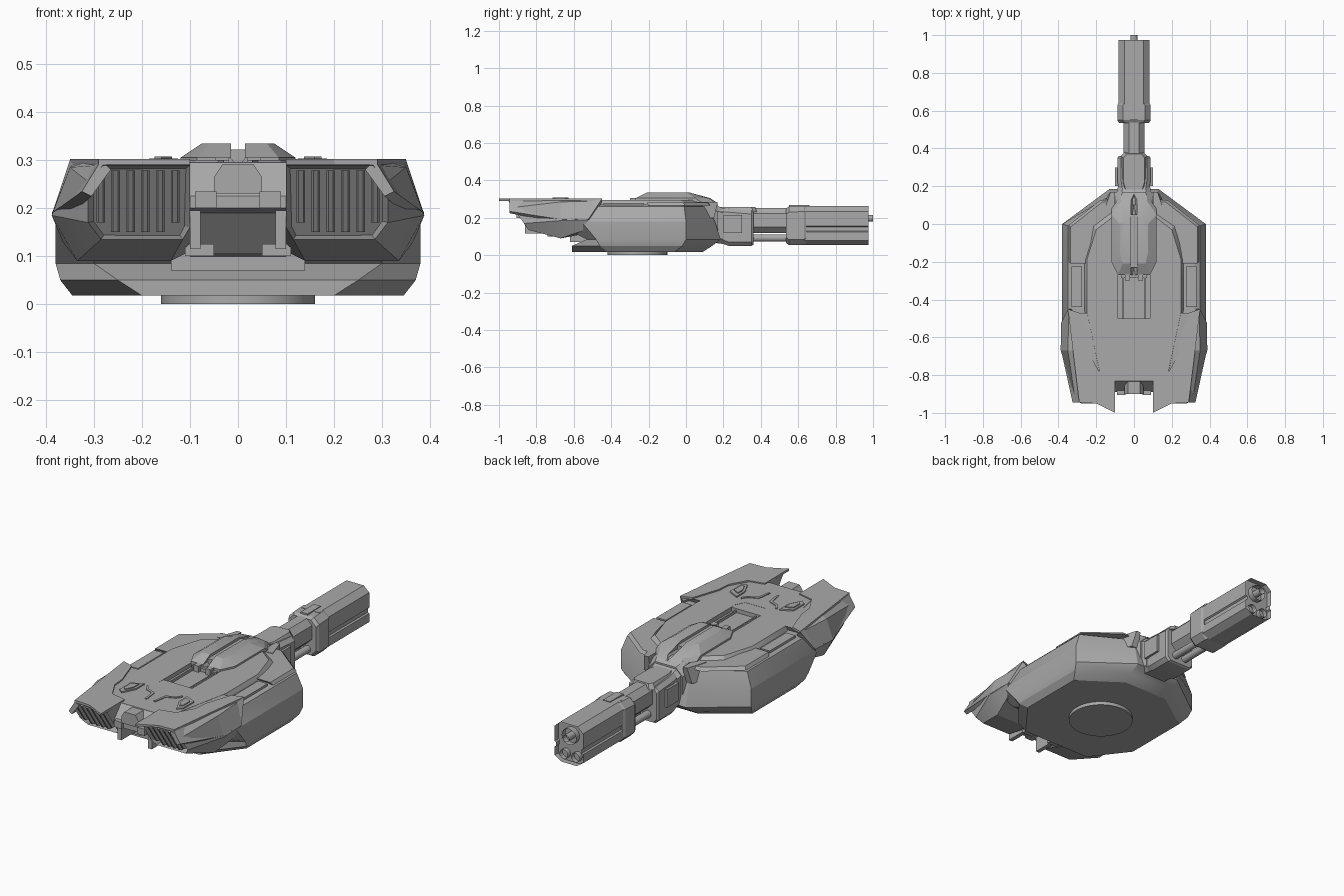
import bpy, bmesh, math
from mathutils import Vector

cube = bpy.data.objects.get("Cube")
if cube:
    bpy.data.objects.remove(cube, do_unlink=True)

metal = bpy.data.materials.new("grey_armour")
metal.use_nodes = True
GREY = (0.4, 0.4, 0.4, 1)
metal.diffuse_color = GREY
for node in metal.node_tree.nodes:
    if node.type == 'BSDF_PRINCIPLED':
        node.inputs["Base Color"].default_value = GREY
        node.inputs["Roughness"].default_value = 0.7

made = []


def finish(name, bm, mirror=False):
    """Turn a bmesh into an object, doubled across x when mirror is set."""
    if mirror:
        copy = bmesh.ops.duplicate(bm, geom=bm.verts[:] + bm.edges[:] + bm.faces[:])["geom"]
        for v in copy:
            if isinstance(v, bmesh.types.BMVert):
                v.co.x *= -1
    bmesh.ops.recalc_face_normals(bm, faces=bm.faces[:])
    mesh = bpy.data.meshes.new(name)
    bm.to_mesh(mesh)
    bm.free()
    obj = bpy.data.objects.new(name, mesh)
    bpy.context.scene.collection.objects.link(obj)
    mesh.materials.append(metal)
    made.append(obj)
    return obj


def loft_mesh(rings):
    bm = bmesh.new()
    loops = [[bm.verts.new(p) for p in ring] for ring in rings]
    n = len(loops[0])
    for a, b in zip(loops, loops[1:]):
        for i in range(n):
            j = (i + 1) % n
            bm.faces.new((a[i], a[j], b[j], b[i]))
    caps = bm.faces.new(loops[0]), bm.faces.new(loops[-1])
    return bm, caps


def loft(name, rings, mirror=False):
    return finish(name, loft_mesh(rings)[0], mirror)


def sym(half):
    return half + [(-x, v) for x, v in reversed(half)]


def stack(name, levels, mirror=False, whole=True):
    """Loft plan outlines given as (z, outline); whole outlines are half shapes."""
    return loft(name, [[(x, y, z) for x, y in (sym(o) if whole else o)]
                       for z, o in levels], mirror)


def along(name, sections):
    """Loft chamfered boxes along y: (y, half width, bottom, top, chamfer)."""
    return loft(name, [[(x, y, z) for x, z in sym(
        [(w - c, b), (w, b + c), (w, t - c), (w - c, t)])]
        for y, w, b, t, c in sections])


def box(name, x, y, z, mirror=False):
    outline = [(x[0], y[0]), (x[1], y[0]), (x[1], y[1]), (x[0], y[1])]
    return stack(name, [(z[0], outline), (z[1], outline)], mirror, False)


def tube(name, x, z, r, y0, y1, mirror=False, bore=0):
    ring = [(x + r * math.cos(a), z + r * math.sin(a))
            for a in (math.tau * i / 20 for i in range(20))]
    bm, caps = loft_mesh([[(px, y, pz) for px, pz in ring] for y in (y0, y1)])
    if bore:
        bmesh.ops.inset_region(bm, faces=[caps[1]], thickness=r - bore)
        bmesh.ops.translate(bm, verts=caps[1].verts[:], vec=(0, -0.03, 0))
    return finish(name, bm, mirror)


# Turret ring and faceted hull
bm = bmesh.new()
bmesh.ops.create_cone(bm, cap_ends=True, segments=48, radius1=0.16, radius2=0.16, depth=0.03)
bmesh.ops.translate(bm, verts=bm.verts[:], vec=(0, -0.26, 0.015))
finish("turret_ring", bm)
stack("hull", [
    (0.018, [(.13, .09), (.345, -.06), (.345, -.42), (.2, -.61)]),
    (0.05, [(.135, .14), (.37, -.02), (.37, -.46), (.25, -.61)]),
    (0.085, [(.13, .185), (.38, 0), (.38, -.48), (.3, -.53)]),
    (0.18, [(.12, .155), (.38, 0), (.38, -.56), (.3, -.72)]),
    (0.26, [(.11, .12), (.35, -.01), (.35, -.5), (.28, -.75)]),
    (0.272, [(.1, .1), (.32, -.03), (.32, -.5), (.24, -.76)])])

# Raised deck with a sunken centre slot
deck = stack("deck", [
    (0.265, [(.08, .11), (.23, .01), (.265, -.19), (.265, -.46), (.19, -.79), (.1, -.83)]),
    (0.296, [(.07, .07), (.2, -.03), (.25, -.19), (.25, -.46), (.18, -.79), (.09, -.83)])])
slot = stack("slot_cutter", [
    (z, [(.085, -.2), (.085, -.53), (.06, -.58)]) for z in (0.274, 0.35)])
made.remove(slot)
slot.hide_render = True
cut = deck.modifiers.new("slot", 'BOOLEAN')
cut.object = slot
cut.solver = 'EXACT'
bpy.context.view_layer.objects.active = deck
bpy.ops.object.modifier_apply(modifier="slot")
bpy.data.objects.remove(slot, do_unlink=True)
box("slot_rail", (.055, .062), (-.57, -.28), (.27, .286), True)

# Cheek plates and side panels
cheek = [(.13, .13), (.18, .125), (.345, -.005), (.345, -.2), (.24, -.2), (.13, .06)]
stack("cheek_plate", [(0.266, cheek), (0.282, [(x - .01, y - .01) for x, y in cheek])], True, False)
box("side_panel", (.275, .33), (-.44, -.225), (.266, .28), True)
stack("nose_fin", [(0.2, [(.1, .06), (.1, .15), (.14, .15), (.18, .06)]),
                   (0.285, [(.1, .06), (.1, .17), (.125, .17), (.16, .06)])], True, False)

# Sighting hump with a centre groove
base = [(.0, .16), (.07, .15), (.12, .08), (.12, -.2), (.085, -.27), (.0, -.27)]
crest = [(.015, .02), (.05, .02), (.075, 0), (.075, -.15), (.06, -.21), (.015, -.21)]
stack("hump", [(0.285, base), (0.305, [(max(.015, x), y - .03 if y > 0 else y) for x, y in base]),
               (0.335, crest)], True, False)
box("hump_groove", (-.016, .016), (-.23, .05), (.29, .322))
box("hump_vent", (.02, .048), (-.3, -.25), (.27, .306), True)
box("hump_vent_bar", (-.07, .07), (-.285, -.25), (.272, .292))


# Rear pods with slatted grilles
def face_y(z):
    return -0.95 + (0.29 - z) * 0.7


mouth = [(.1, .29), (.28, .29), (.312, .255), (.312, .17), (.285, .135), (.115, .135), (.1, .16)]
belly = [(.1, .295), (.32, .295), (.35, .285), (.388, .185), (.335, .09), (.14, .09), (.1, .11)]
root = [(.1, .295), (.32, .295), (.345, .29), (.387, .19), (.365, .13), (.14, .11), (.1, .12)]
bm, caps = loft_mesh([[(x, face_y(z), z) for x, z in mouth],
                      [(x, -.67, z) for x, z in belly],
                      [(x, -.56 + (z - .12) * .5, z) for x, z in root]])
bmesh.ops.recalc_face_normals(bm, faces=bm.faces[:])
bmesh.ops.inset_region(bm, faces=[caps[0]], thickness=0.012)
bmesh.ops.translate(bm, verts=caps[0].verts[:], vec=(0, 0.05, 0))
finish("rear_pod", bm, True)
for i in range(6):
    x = .122 + i * .031
    low = .15 if 0 < i < 5 else .17
    stack("grille_slat", [(z, [(x + dx, face_y(z) + dy) for dx, dy in
                               ((0, .012), (.004, 0), (.014, 0), (.018, .012), (.018, .06), (0, .06))])
                          for z in (low, .278)], True, False)
plate = [(.35, -.45), (.29, -.47), (.24, -.62), (.235, -.69), (.185, -.78), (.1, -.8),
         (.1, -1), (.2, -.95), (.29, -.945), (.32, -.7)]
stack("pod_top_plate", [(z, plate) for z in (0.291, 0.302)], True, False)
outer = [(.285, -.945), (.325, -.945), (.388, -.66), (.385, -.52), (.35, -.45), (.32, -.6)]
loft("pod_side_plate", [[(x, y, .3 if i in (0, 4, 5) else z) for i, ((x, y), z) in
                         enumerate(zip(outer, [.3, .235, .19, .195, .3, .3]))],
                        [(x - .02, y, .28 if i in (0, 4, 5) else z) for i, ((x, y), z) in
                         enumerate(zip(outer, [.28, .225, .17, .175, .28, .28]))]], True)

# Deck hatches
hatch = [(.125, -.6), (.185, -.63), (.185, -.72), (.16, -.74), (.125, -.67)]
mid = Vector((.157, -.672))
for name, size, top in (("hatch_frame", 1, .303), ("hatch_lid", .6, .308)):
    ring = [tuple(mid + (Vector(p) - mid) * size) for p in hatch]
    stack(name, [(.29, ring), (top, ring)], True, False)
stack("deck_chevron", [(z, [(.1, -.6), (.08, -.63), (.03, -.65), (.02, -.73), (.03, -.73),
                            (.042, -.66), (.088, -.64), (.107, -.61)]) for z in (.29, .3)], True, False)

# Engine bay between the pods
loft("engine_block", [[(x, y, z) for y, z in
     ((-.5, .295), (-.83, .295), (-.89, .225), (-.89, .2), (-.78, .19), (-.7, .105), (-.5, .09))]
    for x in (-.1, .1)])
loft("exhaust_arch", [[(x, y, z) for x, z in sym([(.05, .23), (.05, .265), (.032, .292)])]
                      for y in (-.9, -.8)])
box("engine_sill", (.045, .09), (-.905, -.8), (.2, .235), True)
box("engine_bracket", (.078, .1), (-.86, -.7), (.115, .195), True)
box("engine_foot", (.05, .11), (-.74, -.6), (.1, .125), True)
box("rear_bumper", (-.14, .14), (-.62, -.5), (.07, .11))

# Gun mount
along("gun_mount", [(.05, .1, .08, .285, .03), (.12, .1, .07, .285, .03), (.2, .085, .06, .25, .025)])
along("mount_collar", [(.1, .115, .1, .295, .04), (.13, .115, .1, .295, .04), (.17, .1, .1, .272, .04)])
along("mount_sleeve", [(.17, .08, .07, .255, .02), (.23, .088, .05, .25, .02),
                       (.35, .088, .05, .24, .02), (.36, .08, .055, .235, .02)])
stack("mount_cap", [(.23, [(.05, .38), (.07, .36), (.07, .2), (.05, .14)]),
                    (.258, [(.04, .37), (.055, .35), (.055, .22), (.04, .17)])])
box("mount_side_block", (.08, .1), (.2, .3), (.12, .215), True)

# Barrel, recoil tubes and grooved shroud
along("barrel_neck", [(.3, .056, .12, .252, .03), (.6, .056, .12, .252, .03)])
tube("recoil_tube", .03, .092, .019, .3, .6, True)
along("shroud_collar", [(.535, .08, .065, .25, .03), (.55, .088, .055, .26, .03),
                        (.63, .088, .055, .264, .03), (.645, .08, .06, .26, .03)])
profile = sym([(.045, .056), (.082, .08), (.082, .125), (.074, .13), (.074, .15),
               (.082, .155), (.082, .235), (.05, .264)])
bm, caps = loft_mesh([[(x, y, z) for x, z in profile] for y in (.6, .975)])
bmesh.ops.inset_region(bm, faces=[caps[1]], thickness=0.012)
bmesh.ops.translate(bm, verts=caps[1].verts[:], vec=(0, -0.03, 0))
finish("barrel_shroud", bm)
box("shroud_rib", (-.02, .02), (.55, .66), (.255, .268))
tube("muzzle_ring", 0, .198, .042, .9, .975, bore=.03)
tube("muzzle_core", 0, .198, .018, .9, 1, bore=.01)
tube("lower_muzzle", .034, .095, .024, .9, .97, True, bore=.014)

# Keep armour edges crisp while rounding the tubes
bpy.ops.object.select_all(action='DESELECT')
for obj in made:
    obj.select_set(True)
bpy.context.view_layer.objects.active = made[0]
bpy.ops.object.shade_smooth_by_angle(angle=math.radians(20))
